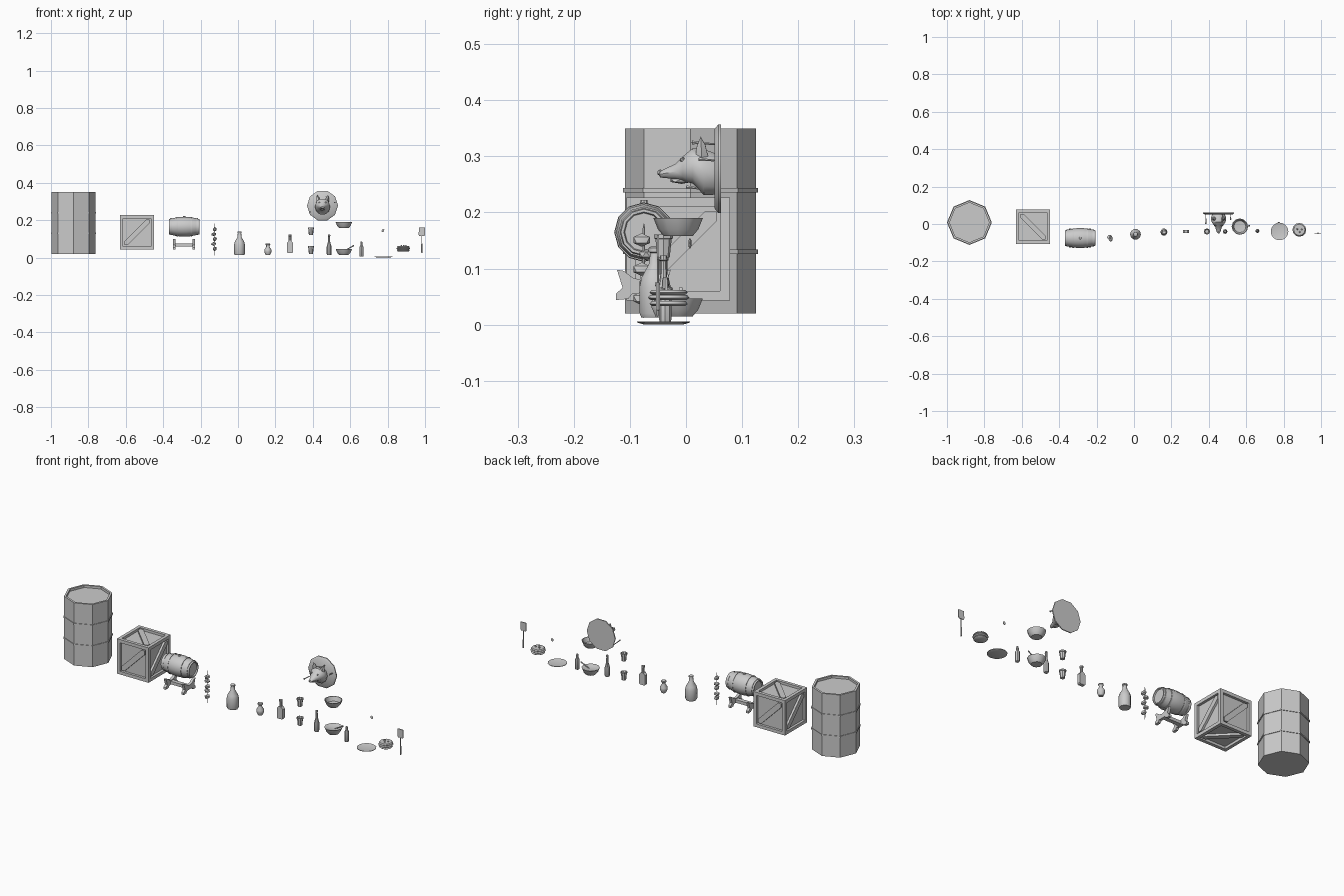
import bpy, bmesh
from math import sin, cos, pi, radians
from mathutils import Vector, Matrix

if "Cube" in bpy.data.objects:
    bpy.data.objects.remove(bpy.data.objects["Cube"])

X, Y, Z = Vector((1, 0, 0)), Vector((0, 1, 0)), Vector((0, 0, 1))


def finish(bm, name, smooth=False):
    bmesh.ops.recalc_face_normals(bm, faces=bm.faces[:])
    me = bpy.data.meshes.new(name)
    bm.to_mesh(me)
    bm.free()
    ob = bpy.data.objects.new(name, me)
    bpy.context.collection.objects.link(ob)
    if smooth:
        bpy.ops.object.select_all(action='DESELECT')
        ob.select_set(True)
        bpy.context.view_layer.objects.active = ob
        bpy.ops.object.shade_smooth_by_angle(angle=radians(40))
    return ob


def loft(name, rings, close=False, smooth=True):
    """Skin rings of points; single-point rings become poles."""
    bm = bmesh.new()
    vs = [[bm.verts.new(p) for p in r] for r in rings]
    pairs = list(zip(vs, vs[1:])) + ([(vs[-1], vs[0])] if close else [])
    for a, b in pairs:
        n = max(len(a), len(b))
        for i in range(n):
            j = (i + 1) % n
            if len(a) == 1:
                bm.faces.new((a[0], b[i], b[j]))
            elif len(b) == 1:
                bm.faces.new((a[i], a[j], b[0]))
            else:
                bm.faces.new((a[i], a[j], b[j], b[i]))
    return finish(bm, name, smooth)


def lathe(name, prof, loc, seg=10, axis=Z, close=False, smooth=True):
    """Revolve (radius, height) points around an axis through loc."""
    m = Matrix.Translation(loc) @ Z.rotation_difference(Vector(axis)).to_matrix().to_4x4()
    rings = [[m @ Vector((r * cos(2 * pi * i / seg), r * sin(2 * pi * i / seg), h))
              for i in range(seg if r > 0 else 1)] for r, h in prof]
    return loft(name, rings, close, smooth)


def hoop(name, r, h, loc, seg, axis=Z, t=.003, w=.008):
    return lathe(name, [(r - .004, h - w / 2), (r + t, h - w / 2), (r + t, h + w / 2),
                        (r - .004, h + w / 2)], loc, seg, axis, True)


def prism(name, pts, depth, origin, u=X, v=Z):
    """Extrude a 2D outline in the (u, v) plane along u x v."""
    bm = bmesh.new()
    f = bm.faces.new([bm.verts.new(Vector(origin) + u * a + v * b) for a, b in pts])
    ext = bmesh.ops.extrude_face_region(bm, geom=[f])
    bmesh.ops.translate(bm, vec=u.cross(v) * depth,
                        verts=[g for g in ext['geom'] if isinstance(g, bmesh.types.BMVert)])
    return finish(bm, name)


def box(name, c, s):
    x, y, z = c
    a, b = s[0] / 2, s[2] / 2
    return prism(name, [(-a, -b), (a, -b), (a, b), (-a, b)], s[1], (x, y + s[1] / 2, z))


def ball(name, c, r, scale=(1, 1, 1), sub=1):
    bm = bmesh.new()
    bmesh.ops.create_icosphere(bm, subdivisions=sub, radius=r)
    bmesh.ops.scale(bm, vec=scale, verts=bm.verts)
    bmesh.ops.translate(bm, vec=c, verts=bm.verts)
    return finish(bm, name, True)


# Octagonal drum with two ribs and a recessed lid
dl = (-.88, .008, 0)
lathe("drum", [(0, .02), (.117, .02), (.117, .35), (.106, .35), (.106, .338), (0, .338)], dl, 8)
for h in (.13, .24):
    hoop("drum_rib", .117, h, dl, 8)

# Crate: inset faces with one diagonal brace each
cc, hs, fr, dp = Vector((-.54, -.014, .135)), .092, .024, .013
bm = bmesh.new()
bmesh.ops.create_cube(bm, size=2 * hs)
bmesh.ops.inset_individual(bm, faces=bm.faces[:], thickness=fr, depth=0)
inner = [f for f in bm.faces if f.calc_area() > (1.9 * (hs - fr)) ** 2 and
         max(abs(c) for c in f.calc_center_median()) > hs - .001]
for f in inner:
    ext = bmesh.ops.extrude_discrete_faces(bm, faces=[f])['faces'][0]
    bmesh.ops.translate(bm, vec=-ext.normal * dp, verts=ext.verts[:])
bmesh.ops.translate(bm, vec=cc, verts=bm.verts)
finish(bm, "crate")
a, w = hs - fr, .019
brace = [(-a, -a), (-a + w, -a), (a, a - w), (a, a), (a - w, a), (-a, -a + w)]
for u, v in ((X, Z), (Y, Z), (-X, Z), (-Y, Z), (Y, -X), (X, -Y)):
    prism("crate_brace", brace, dp - .002, cc + u.cross(v) * (hs - dp), u, v)

# Keg lying along x on a cradle stand
kc = (-.288, -.075, .165)
lathe("keg", [(0, -.076), (.034, -.076), (.036, -.082), (.041, -.082), (.049, -.045), (.053, -.015),
              (.053, .015), (.049, .045), (.041, .082), (.036, .082), (.034, .076), (0, .076)], kc, 12, X)
for s in (-1, 1):
    hoop("keg_hoop", .0435, s * .07, kc, 12, X, .002)
    hoop("keg_hoop", .050, s * .038, kc, 12, X, .002)
    half = [(.05, .044), (.05, .055), (.038, .066), (.048, .098), (.036, .096), (.02, .084)]
    outline = [(0, .078)] + [(-p, q) for p, q in half[::-1]] + [(-.028, .046), (-.02, .056), (.02, .056),
               (.028, .046)] + half
    prism("keg_cradle", outline, .014, (-.288 + s * .052 - .007, -.075, 0), Y, Z)
box("keg_stand_bar", (-.288, -.075, .067), (.1, .022, .016))
lathe("keg_bung", [(0, 0), (.007, 0), (.006, .006), (0, .006)], (-.288, -.075, .216), 8)

# Skewer with chunks
lathe("skewer_stick", [(0, .01), (.0025, .022), (.0025, .172), (0, .182)], (-.127, -.075, 0), 6)
for i in range(5):
    s = (-1) ** i
    ball("skewer_chunk", (-.127 + s * .003, -.075 - s * .004, .047 + i * .026), .015,
         (1, .95, .68) if i % 2 else (.8, 1.15, .8))

# Bottles, jar and small shaker
lathe("round_bottle", [(0, .013), (.026, .013), (.029, .02), (.029, .068), (.025, .085), (.012, .108),
                       (.009, .128), (.012, .13), (.012, .137), (.007, .14), (0, .14)], (.008, -.055, 0), 10)
lathe("jar", [(0, .013), (.011, .013), (.019, .03), (.019, .042), (.009, .058), (.009, .064),
              (.013, .07), (.012, .076), (.007, .076), (0, .07)], (.16, -.043, 0), 10)
lathe("slim_bottle", [(0, .013), (.011, .013), (.0125, .018), (.0125, .06), (.006, .085), (.005, .114),
                      (.007, .115), (.006, .123), (0, .123)], (.487, -.04, 0), 8)
lathe("small_bottle", [(0, .005), (.01, .005), (.011, .01), (.011, .056), (.006, .066), (.006, .077),
                       (.004, .085), (0, .085)], (.66, -.037, 0), 8)
prism("flask", [(-.013, .025), (.013, .025), (.017, .03), (.017, .078), (.007, .09), (-.007, .09),
                (-.017, .078), (-.017, .03)], .018, (.278, -.031, 0))
lathe("flask_neck", [(0, .088), (.007, .088), (.007, .114), (.009, .115), (.009, .124), (0, .124)],
      (.278, -.04, 0), 8)

# Two cups, lower one filled
for z, fill in ((.12, .008), (.02, .032)):
    lathe("cup", [(0, 0), (.011, 0), (.0145, .033), (.017, .034), (.017, .041), (.014, .041),
                  (.01, fill), (0, fill)], (.39, -.04, z), 8)

# Wall trophy: plaque, animal head, darts
tx = .452
lathe("trophy_plaque", [(0, 0), (.083, 0), (.083, .005), (.074, .012), (0, .012)], (tx, .0625, .278), 10, -Y)
secs = [(.055, .268, .033, .038), (.032, .272, .041, .043), (.012, .283, .038, .033), (-.006, .278, .026, .023),
        (-.018, .273, .017, .015), (-.036, .270, .012, .009), (-.046, .268, .008, .006)]
rings = [[(tx + rx * cos(t * pi / 5), y, z + rz * sin(t * pi / 5)) for t in range(10)] for y, z, rx, rz in secs]
loft("trophy_head", rings + [[(tx, -.049, .268)]])
ball("trophy_nose", (tx, -.046, .271), .006)
ball("trophy_jaw", (tx, -.008, .257), .012, (1, 1.9, .5))
for s in (-1, 1):
    ball("trophy_eye", (tx + s * .017, -.006, .294), .005)
    lathe("trophy_ear", [(0, 0), (.012, 0), (.008, .02), (0, .036)], (tx + s * .022, .028, .3), 5,
          Vector((s * .2, -.05, 1)))
for x, y, z in ((-.068, .0, .245), (.065, .022, .295), (.02, .01, .325)):
    lathe("trophy_dart", [(0, 0), (.004, .001), (.0025, .012), (.002, .05 - y), (0, .052 - y)],
          (tx + x, y, z), 6, Vector((0, 1, -.08)))

# Bowls, lower one with food and a spoon
for z, d in ((.158, .007), (.015, .025)):
    lathe("bowl", [(0, 0), (.026, 0), (.036, .012), (.044, .032), (.04, .032), (.032, d + .003), (0, d)],
          (.566, -.014, z), 12)
lathe("spoon_handle", [(.0025, 0), (.003, .045), (.004, .056), (0, .058)], (.57, -.014, .037), 6,
      Vector((1, .1, .55)))
ball("spoon_bowl", (.565, -.014, .036), .01, (1, .7, .4))

# Plate and small floating crumb above it
lathe("plate", [(0, 0), (.034, 0), (.047, .004), (.047, .006), (.034, .003), (0, .003)], (.778, -.04, 0), 16)
ball("crumb", (.775, .007, .145), .01, (.8, .35, 1))

# Layered bun stack with toppings
bc = (.884, -.031, 0)
for z, r in ((.033, .034), (.044, .037), (.053, .034)):
    lathe("bun_layer", [(0, z), (r - .005, z), (r, z + .004), (r - .004, z + .009), (0, z + .009)], bc, 12)
for x, y in ((-.01, .004), (.013, .002), (.002, -.012)):
    ball("bun_topping", (.884 + x, -.031 + y, .063), .005)

# Spatula
prism("spatula_blade", [(-.013, .115), (.013, .115), (.017, .122), (.016, .16), (-.016, .16), (-.017, .122)],
      .004, (.983, -.048, 0))
lathe("spatula_handle", [(0, .025), (.004, .026), (.004, .07), (.002, .076), (.002, .12), (0, .12)],
      (.983, -.05, 0), 6)
